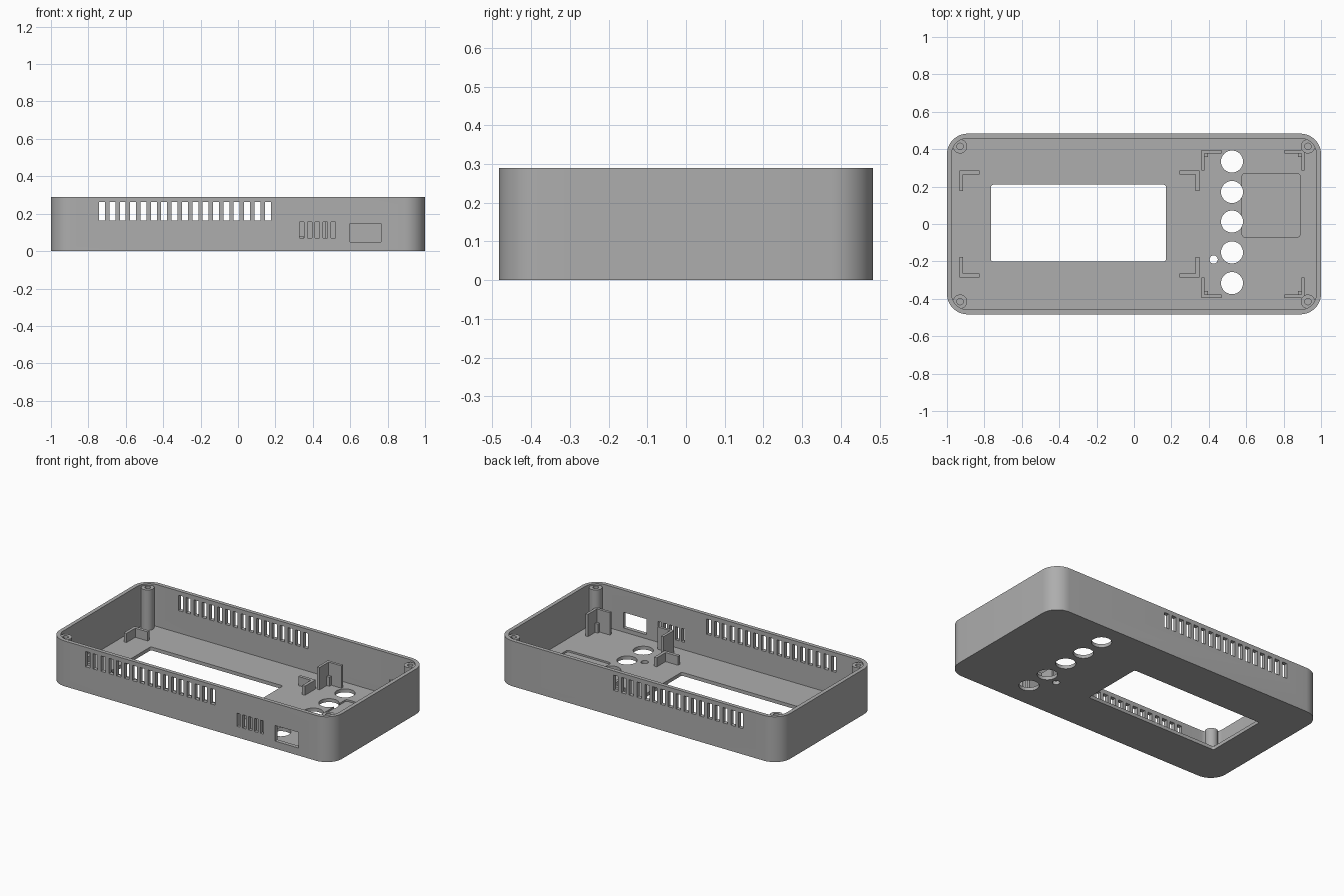
import bpy, bmesh, math

if "Cube" in bpy.data.objects:
    bpy.data.objects.remove(bpy.data.objects["Cube"])

GREY = (0.42, 0.42, 0.42, 1)
mat = bpy.data.materials.new("grey plastic")
mat.use_nodes = True
mat.diffuse_color = GREY
bsdf = mat.node_tree.nodes["Principled BSDF"]
bsdf.inputs["Base Color"].default_value = GREY
bsdf.inputs["Roughness"].default_value = 0.6

HX, HY, H = 1.0, 0.483, 0.29      # outer half sizes and height
WALL, FLOOR, R = 0.025, 0.022, 0.11


def prism(bm, points, z0, z1):
    """Extrude a flat outline from z0 up to z1."""
    face = bm.faces.new([bm.verts.new((x, y, z0)) for x, y in points])
    top = bmesh.ops.extrude_face_region(bm, geom=[face])["geom"]
    verts = [v for v in top if isinstance(v, bmesh.types.BMVert)]
    bmesh.ops.translate(bm, verts=verts, vec=(0, 0, z1 - z0))


def rounded(x0, x1, y0, y1, r, steps=12):
    """Outline of a rectangle with round corners."""
    pts = []
    corners = [(x1 - r, y1 - r), (x0 + r, y1 - r), (x0 + r, y0 + r), (x1 - r, y0 + r)]
    for q, (cx, cy) in enumerate(corners):
        for i in range(steps + 1):
            a = math.pi / 2 * (q + i / steps)
            pts.append((cx + r * math.cos(a), cy + r * math.sin(a)))
    return pts


def circle(cx, cy, r, n=40):
    return [(cx + r * math.cos(math.tau * i / n), cy + r * math.sin(math.tau * i / n))
            for i in range(n)]


def box(bm, x0, x1, y0, y1, z0, z1):
    x0, x1 = sorted((x0, x1))
    y0, y1 = sorted((y0, y1))
    prism(bm, [(x0, y0), (x1, y0), (x1, y1), (x0, y1)], z0, z1)


def finish(name, bm):
    bmesh.ops.recalc_face_normals(bm, faces=bm.faces)
    mesh = bpy.data.meshes.new(name)
    bm.to_mesh(mesh)
    bm.free()
    mesh.materials.append(mat)
    ob = bpy.data.objects.new(name, mesh)
    bpy.context.collection.objects.link(ob)
    return ob


def cut(ob, bm):
    """Subtract the cutter mesh and discard it."""
    cutter = finish("cutter", bm)
    cutter.hide_render = True
    mod = ob.modifiers.new("cut", "BOOLEAN")
    mod.operation, mod.solver, mod.object = "DIFFERENCE", "EXACT", cutter
    bpy.context.view_layer.update()
    mesh = bpy.data.meshes.new_from_object(ob.evaluated_get(bpy.context.evaluated_depsgraph_get()))
    ob.modifiers.clear()
    ob.data = mesh
    bpy.data.objects.remove(cutter)


def smooth(ob):
    bpy.ops.object.select_all(action="DESELECT")
    ob.select_set(True)
    bpy.context.view_layer.objects.active = ob
    bpy.ops.object.shade_smooth_by_angle(angle=math.radians(30))


# Case shell, open at the top
bm = bmesh.new()
prism(bm, rounded(-HX, HX, -HY, HY, R), 0, H)
case = finish("case_shell", bm)
bm = bmesh.new()
ix, iy = HX - WALL, HY - WALL
prism(bm, rounded(-ix, ix, -iy, iy, R - WALL), FLOOR, H + 0.1)
cut(case, bm)

# Shallow floor recess
bm = bmesh.new()
prism(bm, rounded(0.578, 0.888, -0.07, 0.27, 0.015, 4), 0.011, 0.1)
cut(case, bm)

# Screen window, button holes and small lamp hole
bm = bmesh.new()
prism(bm, rounded(-0.765, 0.171, -0.2, 0.21, 0.012, 4), -0.1, 0.1)
for y in (0.334, 0.171, 0.013, -0.152, -0.316):
    prism(bm, circle(0.524, y, 0.059), -0.1, 0.1)
prism(bm, circle(0.426, -0.19, 0.022), -0.1, 0.1)
cut(case, bm)

# Vent slots through both long walls, front slots and socket opening
bm = bmesh.new()
for i in range(17):
    x = -0.727 + i * 0.0554
    box(bm, x - 0.016, x + 0.016, -0.6, 0.6, 0.165, 0.263)
for i in range(5):
    x = 0.342 + i * 0.0415
    box(bm, x - 0.012, x + 0.012, -0.6, -0.42, 0.07, 0.155)
box(bm, 0.6, 0.765, -0.6, -0.42, 0.048, 0.148)
cut(case, bm)
smooth(case)

# Screw posts in the corners
for side, sx in (("left", 1), ("right", -1)):
    for end, sy in (("front", -1), ("back", 1)):
        bm = bmesh.new()
        prism(bm, circle(sx * 0.93, sy * 0.415, 0.038), FLOOR - 0.01, 0.28)
        post = finish(f"screw_post_{end}_{side}", bm)
        bm = bmesh.new()
        prism(bm, circle(sx * 0.93, sy * 0.415, 0.017, 24), 0.08, 0.4)
        cut(post, bm)
        smooth(post)


def bracket(name, x, y, dx, dy, top, t):
    """Corner bracket with two arms pointing along dx and dy."""
    arm = 0.108
    outline = [(0, 0), (arm, 0), (arm, t), (t, t), (t, arm), (0, arm)]
    bm = bmesh.new()
    prism(bm, [(x + dx * u, y + dy * v) for u, v in outline], FLOOR - 0.008, top)
    return finish(name, bm)


# Low brackets round the screen, tall ones for the circuit board
for end, sy in (("front", -1), ("back", 1)):
    for side, x, dx in (("right", -0.933, 1), ("left", 0.35, -1)):
        bracket(f"screen_bracket_{end}_{side}", x, sy * 0.285, dx, -sy, 0.08, 0.02)
    for side, x, dx in (("right", 0.36, 1), ("left", 0.912, -1)):
        bracket(f"board_bracket_{end}_{side}", x, sy * 0.395, dx, -sy, 0.165, 0.017)
        # Small step that carries the board corner
        bm = bmesh.new()
        box(bm, x + dx * 0.016, x + dx * 0.036, sy * 0.379, sy * 0.359, FLOOR - 0.008, 0.08)
        finish(f"board_step_{end}_{side}", bm)
